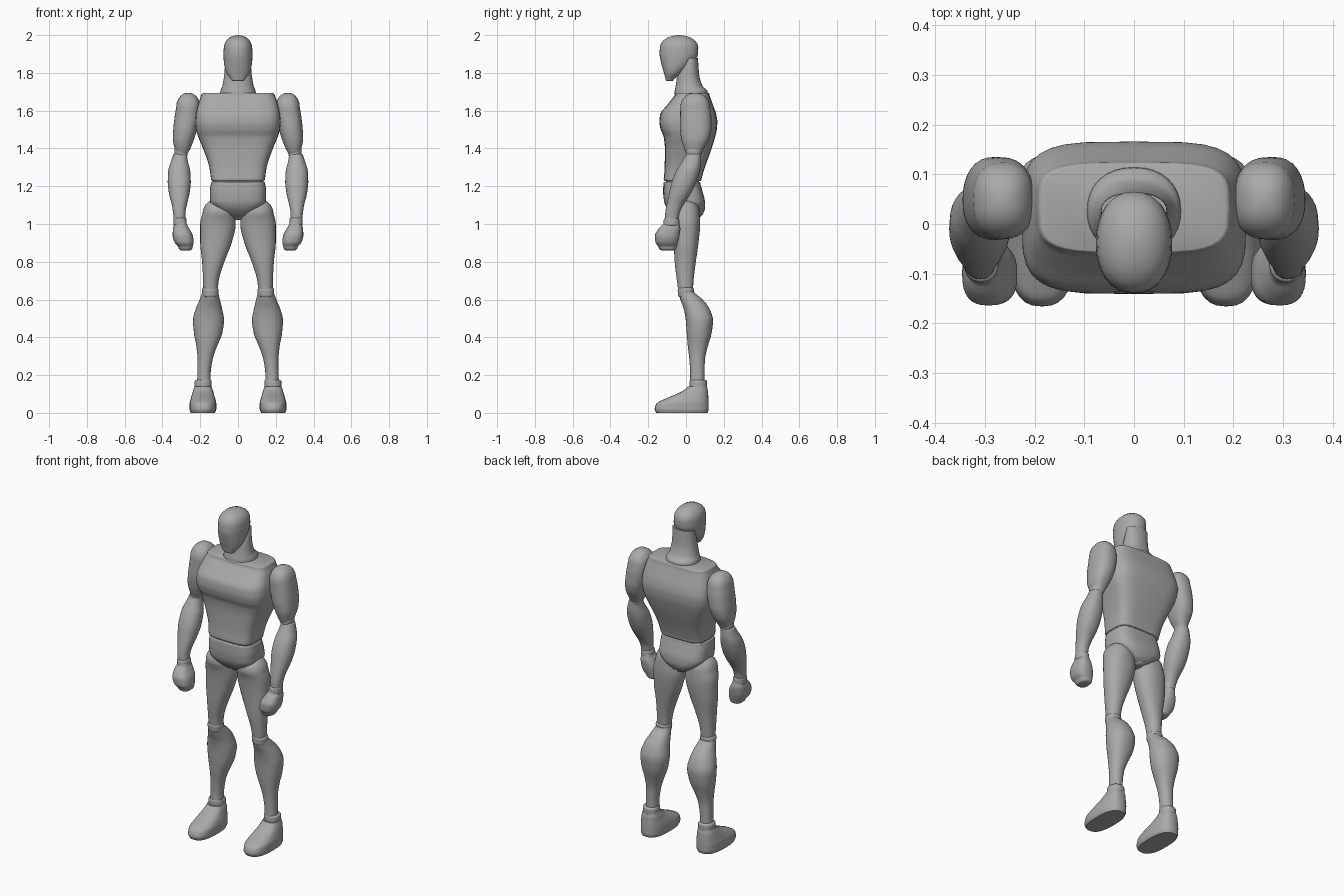
import bpy, bmesh, math

grey = bpy.data.materials.new("plain grey")
grey.diffuse_color = (0.4, 0.4, 0.4, 1)
SIDES, STEPS = 32, 4


def smooth_rows(rows):
    """Monotone smooth interpolation of rows (z, x0, x1, y0, y1) along z."""
    def slope(i, k):
        d = [(rows[j + 1][k] - rows[j][k]) / (rows[j + 1][0] - rows[j][0])
             for j in (i - 1, i) if 0 <= j < len(rows) - 1]
        if len(d) == 1:
            return d[0]
        return 0 if d[0] * d[1] <= 0 else 2 * d[0] * d[1] / (d[0] + d[1])
    out = []
    for i in range(len(rows) - 1):
        a, b = rows[i], rows[i + 1]
        h = b[0] - a[0]
        for s in range(STEPS):
            t = s / STEPS
            row = [a[0] + h * t]
            for k in range(1, 5):
                row.append((2*t**3 - 3*t*t + 1) * a[k] + (t**3 - 2*t*t + t) * h * slope(i, k)
                           + (3*t*t - 2*t**3) * b[k] + (t**3 - t*t) * h * slope(i + 1, k))
            out.append(row)
    return out + [list(rows[-1])]


def cap(row, height, amount, sign):
    """Rounded end: height of the rounding, amount 1 = full dome."""
    res = []
    for j in range(1, 6):
        a = math.radians(86) * j / 5
        f = 1 - amount * (1 - math.cos(a))
        cx, cy = (row[1] + row[2]) / 2, (row[3] + row[4]) / 2
        rx, ry = (row[2] - row[1]) / 2 * f, (row[4] - row[3]) / 2 * f
        res.append([row[0] + sign * height * math.sin(a), cx - rx, cx + rx, cy - ry, cy + ry])
    return res


def loft(name, rows, n=2.2, bottom=None, top=None, mirror=False):
    """Stack of superellipse sections, rows listed from low z to high z."""
    rings = smooth_rows(rows)
    if bottom:
        rings = cap(rows[0], *bottom, -1)[::-1] + rings
    if top:
        rings += cap(rows[-1], *top, 1)
    bm = bmesh.new()
    loops = []
    for z, x0, x1, y0, y1 in rings:
        loop = []
        for s in range(SIDES):
            a = 2 * math.pi * s / SIDES
            c, d = math.cos(a), math.sin(a)
            px = math.copysign(abs(c) ** (2 / n), c)
            py = math.copysign(abs(d) ** (2 / n), d)
            loop.append(bm.verts.new(((x0 + x1) / 2 + (x1 - x0) / 2 * px,
                                      (y0 + y1) / 2 + (y1 - y0) / 2 * py, z)))
        loops.append(loop)
    for lo, hi in zip(loops, loops[1:]):
        for s in range(SIDES):
            t = (s + 1) % SIDES
            bm.faces.new((lo[s], lo[t], hi[t], hi[s]))
    bm.faces.new(loops[0][::-1])
    bm.faces.new(loops[-1])
    for f in bm.faces:
        f.smooth = True
    me = bpy.data.meshes.new(name)
    bm.to_mesh(me)
    bm.free()
    me.set_sharp_from_angle(angle=math.radians(40))
    me.materials.append(grey)
    ob = bpy.data.objects.new(name, me)
    bpy.context.collection.objects.link(ob)
    if mirror:
        ob.modifiers.new("mirror", 'MIRROR')
    return ob


# head and neck
loft("head", [(1.765, -.036, .036, -.108, -.065), (1.80, -.062, .062, -.117, -.02),
              (1.85, -.074, .074, -.131, .035), (1.90, -.077, .077, -.14, .064),
              (1.935, -.075, .075, -.138, .065)],
     2.2, bottom=(.008, .5), top=(.065, 1))
loft("neck", [(1.68, -.096, .096, -.062, .115), (1.705, -.093, .093, -.06, .113),
              (1.73, -.083, .083, -.055, .088), (1.79, -.073, .073, -.045, .07),
              (1.88, -.066, .066, -.01, .063)], 2.2)

# torso: waist, chest ledge, shoulders
loft("torso", [(1.24, -.143, .143, -.118, .082), (1.30, -.152, .152, -.113, .1),
               (1.40, -.185, .185, -.112, .136), (1.46, -.21, .21, -.118, .154),
               (1.50, -.222, .222, -.134, .163), (1.54, -.226, .226, -.141, .166),
               (1.58, -.223, .223, -.137, .16), (1.63, -.212, .212, -.1, .143),
               (1.68, -.195, .195, -.06, .125)],
     4, bottom=(.012, .05), top=(.014, .06))
loft("waist", [(1.19, -.135, .135, -.105, .07), (1.25, -.135, .135, -.105, .07)], 4)
loft("pelvis", [(1.03, -.028, .028, -.035, .065), (1.05, -.07, .07, -.07, .088),
                (1.09, -.128, .128, -.105, .101), (1.12, -.148, .148, -.116, .1),
                (1.17, -.149, .149, -.121, .088), (1.212, -.144, .144, -.12, .076)],
     3.2, bottom=(.01, .5), top=(.01, .05))

# legs
loft("thigh", [(.64, .108, .184, -.04, .036), (.70, .102, .185, -.048, .04),
               (.80, .072, .19, -.06, .052), (.90, .034, .2, -.065, .066),
               (1.0, .012, .2, -.074, .075), (1.06, .018, .187, -.09, .072)],
     2.2, top=(.075, 1), mirror=True)
loft("knee", [(.628, .105, .19, -.042, .04), (.648, .103, .192, -.044, .042)],
     2.2, bottom=(.015, .2), top=(.015, .2), mirror=True)
loft("shin", [(.15, .145, .218, .02, .098), (.20, .145, .215, .022, .098),
              (.28, .135, .214, .018, .1), (.35, .112, .22, .01, .115),
              (.42, .084, .233, .004, .135), (.49, .074, .238, -.001, .143),
              (.55, .084, .224, -.012, .125), (.60, .096, .203, -.03, .088),
              (.635, .105, .19, -.04, .045)], 2.2, top=(.012, .4), mirror=True)
loft("ankle", [(.142, .139, .23, .018, .112), (.163, .139, .23, .018, .112)],
     2.2, bottom=(.012, .2), top=(.012, .2), mirror=True)
loft("foot", [(0, .122, .25, -.158, .114), (.02, .115, .256, -.166, .12),
              (.05, .115, .256, -.156, .12), (.075, .12, .25, -.11, .119),
              (.10, .128, .243, -.05, .117), (.12, .133, .237, -.012, .115),
              (.14, .14, .23, .01, .11)], 2.6, mirror=True)

# arms
loft("upper_arm", [(1.37, .268, .328, .002, .08), (1.40, .252, .336, -.01, .095),
                   (1.45, .232, .345, -.025, .122), (1.51, .215, .342, -.032, .135),
                   (1.57, .203, .335, -.031, .134), (1.62, .2, .327, -.03, .127)],
     2.4, bottom=(.012, .4), top=(.075, .95), mirror=True)
loft("elbow", [(1.365, .268, .335, .0, .08), (1.385, .267, .337, -.001, .082)],
     2.2, bottom=(.015, .2), top=(.015, .2), mirror=True)
loft("forearm", [(1.01, .278, .339, -.112, -.043), (1.06, .278, .344, -.11, -.033),
                 (1.10, .271, .35, -.103, -.014), (1.16, .257, .365, -.09, .025),
                 (1.22, .25, .372, -.076, .054), (1.28, .253, .37, -.052, .073),
                 (1.33, .265, .355, -.022, .08), (1.36, .27, .345, -.004, .08)],
     2.2, top=(.012, .3), mirror=True)
loft("wrist", [(1.0, .272, .342, -.12, -.035), (1.02, .272, .342, -.118, -.035)],
     2.2, bottom=(.012, .2), top=(.012, .2), mirror=True)
loft("hand", [(.878, .24, .315, -.145, -.05), (.905, .235, .337, -.162, -.042),
              (.94, .24, .346, -.164, -.034), (.975, .258, .344, -.145, -.03),
              (1.0, .272, .336, -.12, -.035)],
     2.6, bottom=(.018, .45), top=(.015, .3), mirror=True)
